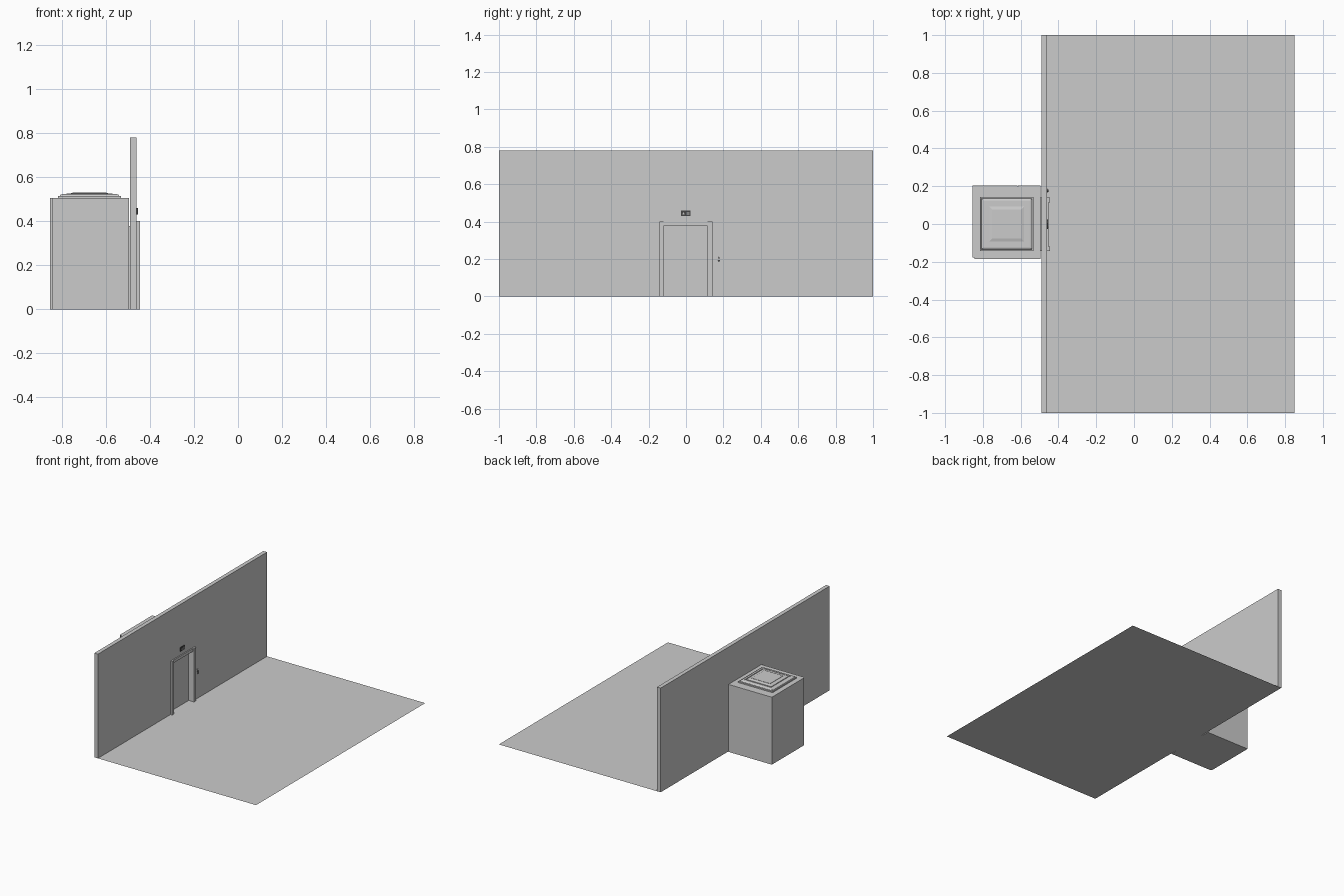
import bpy, bmesh, math

if "Cube" in bpy.data.objects:
    bpy.data.objects.remove(bpy.data.objects["Cube"])


def mesh_object(name, bm):
    bmesh.ops.recalc_face_normals(bm, faces=bm.faces)
    me = bpy.data.meshes.new(name)
    bm.to_mesh(me)
    bm.free()
    ob = bpy.data.objects.new(name, me)
    bpy.context.collection.objects.link(ob)
    return ob


def box(name, x, y, z):
    bm = bmesh.new()
    bmesh.ops.create_cube(bm, size=1)
    for v in bm.verts:
        v.co = [(r[0] + r[1]) / 2 + c * (r[1] - r[0]) for r, c in zip((x, y, z), v.co)]
    return mesh_object(name, bm)


def wall_prism(name, outline, x0, x1):
    """Outline in (y, z), pushed out along x."""
    bm = bmesh.new()
    face = bm.faces.new([bm.verts.new((x0, y, z)) for y, z in outline])
    out = bmesh.ops.extrude_face_region(bm, geom=[face])
    verts = [g for g in out["geom"] if isinstance(g, bmesh.types.BMVert)]
    bmesh.ops.translate(bm, vec=(x1 - x0, 0, 0), verts=verts)
    return mesh_object(name, bm)


def square_tiers(name, cx, cy, profile):
    """Loft square rings given as (half width, height)."""
    bm = bmesh.new()
    rings = [[bm.verts.new((cx + h * sx, cy + h * sy, z))
              for sx, sy in ((-1, -1), (1, -1), (1, 1), (-1, 1))] for h, z in profile]
    for a, b in zip(rings, rings[1:]):
        for i in range(4):
            j = (i + 1) % 4
            bm.faces.new((a[i], a[j], b[j], b[i]))
    bm.faces.new(rings[-1])
    bm.faces.new(rings[0][::-1])
    return mesh_object(name, bm)


# Lobby floor
bm = bmesh.new()
bm.faces.new([bm.verts.new(p) for p in
              ((-0.49, -1, 0), (0.85, -1, 0), (0.85, 1, 0), (-0.49, 1, 0))])
mesh_object("floor", bm)

# Wall with doorway notch
wall_prism("wall", [(-1, 0), (-0.13, 0), (-0.13, 0.39), (0.13, 0.39), (0.13, 0),
                    (1, 0), (1, 0.78), (-1, 0.78)], -0.49, -0.46)

# Door surround and closed door
box("left_jamb", (-0.49, -0.445), (-0.143, -0.12), (0, 0.40))
box("right_jamb", (-0.49, -0.445), (0.115, 0.141), (0, 0.40))
box("door_header", (-0.49, -0.452), (-0.12, 0.115), (0.378, 0.40))
box("door", (-0.499, -0.489), (-0.142, 0.141), (0, 0.378))

# Lift cabin: body, back panel and two side panels with a seam
box("cabin_body", (-0.845, -0.495), (-0.186, 0.198), (0, 0.505))
box("cabin_back", (-0.854, -0.845), (-0.178, 0.204), (0, 0.505))
box("side_panel_rear", (-0.845, -0.616), (0.198, 0.204), (0, 0.505))
box("side_panel_front", (-0.614, -0.495), (0.198, 0.204), (0, 0.505))

# Stepped cabin roof with a rounded moulding
arc = [(0.121 + 0.014 * math.cos(math.radians(a)), 0.514 + 0.009 * math.sin(math.radians(a)))
       for a in range(0, 91, 15)]
square_tiers("cabin_roof", -0.674, 0.0,
             [(0.142, 0.505), (0.142, 0.514)] + arc +
             [(0.112, 0.523), (0.112, 0.520), (0.104, 0.520), (0.104, 0.525),
              (0.092, 0.525), (0.077, 0.529), (0.077, 0.531)])

dark = bpy.data.materials.new("dark")
dark.diffuse_color = (0.06, 0.06, 0.06, 1)
dark.use_nodes = True
dark.node_tree.nodes["Principled BSDF"].inputs["Base Color"].default_value = dark.diffuse_color

# Floor indicator above the door
box("indicator_plate", (-0.462, -0.455), (-0.027, 0.025), (0.43, 0.459)).data.materials.append(dark)
wall_prism("indicator_arrow", [(-0.020, 0.438), (-0.006, 0.438), (-0.013, 0.452)], -0.456, -0.453)
for i in range(3):
    z = 0.437 + 0.006 * i
    box(f"indicator_bar_{i}", (-0.456, -0.453), (0.004, 0.018), (z, z + 0.003))

# Call panel with up and down buttons
box("call_plate", (-0.462, -0.457), (0.164, 0.188), (0.175, 0.221))
for name, z, s in (("up", 0.207, 1), ("down", 0.189, -1)):
    button = wall_prism(f"{name}_button", [(0.169, z - 0.005 * s), (0.183, z - 0.005 * s),
                                           (0.176, z + 0.007 * s)], -0.458, -0.453)
    button.data.materials.append(dark)
